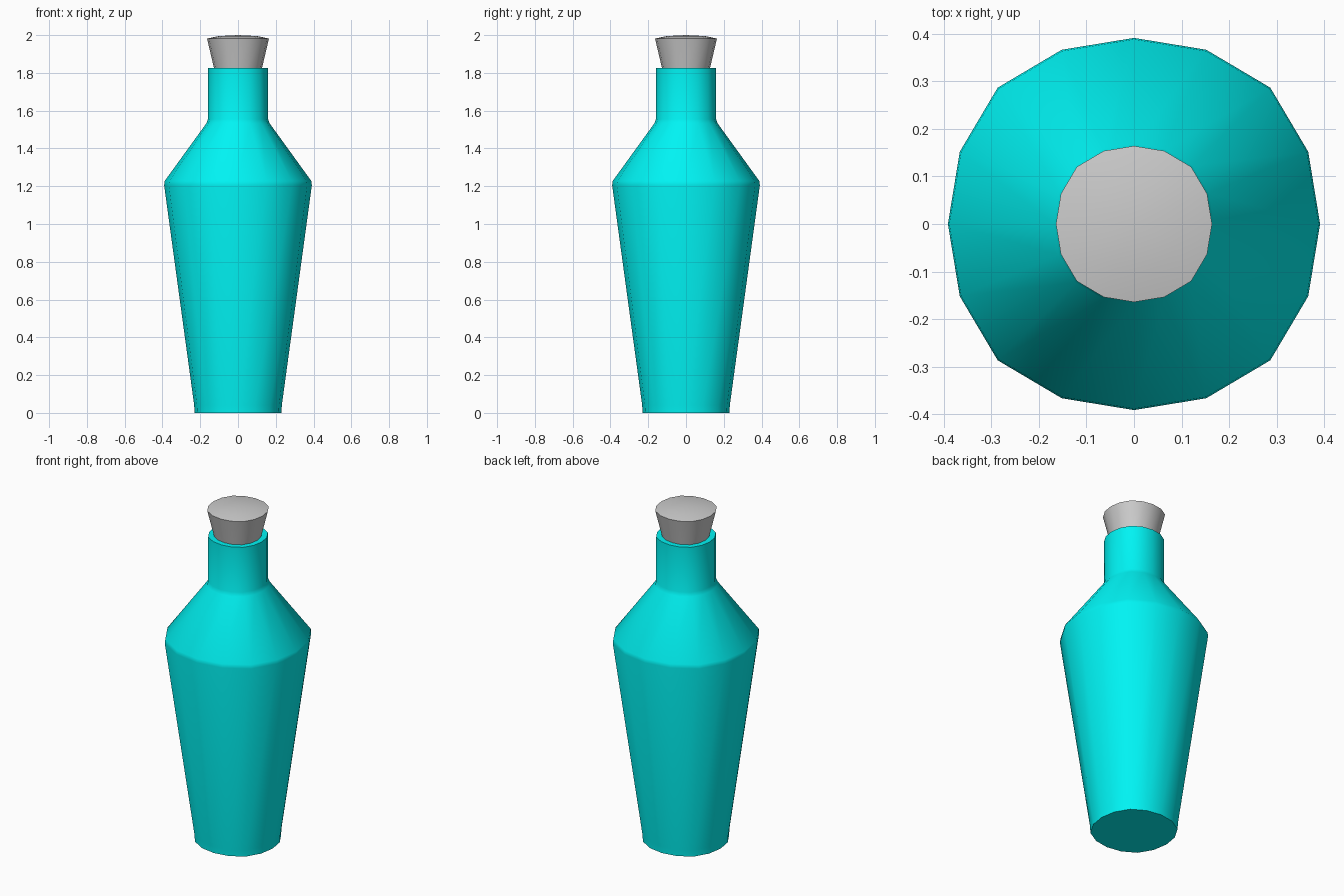
import bpy, bmesh, math

if "Cube" in bpy.data.objects:
    bpy.data.objects.remove(bpy.data.objects["Cube"])

SIDES = 16


def lathe(name, profile, color=None, smooth_angle=30):
    """Spin a (radius, z) profile into a closed, slightly squarish 16-sided solid."""
    bm = bmesh.new()
    rings = []
    for r, z in profile:
        if r == 0:
            rings.append([bm.verts.new((0, 0, z))] * SIDES)
            continue
        ring = []
        for i in range(SIDES):
            a = math.tau * i / SIDES
            rr = r * (1 + 0.036 * abs(math.sin(2 * a)) ** 2.8)
            ring.append(bm.verts.new((rr * math.cos(a), rr * math.sin(a), z)))
        rings.append(ring)
    for lo, hi in zip(rings, rings[1:]):
        for i in range(SIDES):
            j = (i + 1) % SIDES
            bm.faces.new(list(dict.fromkeys((lo[i], lo[j], hi[j], hi[i]))))
    bmesh.ops.recalc_face_normals(bm, faces=bm.faces)
    mesh = bpy.data.meshes.new(name)
    bm.to_mesh(mesh)
    bm.free()
    obj = bpy.data.objects.new(name, mesh)
    bpy.context.collection.objects.link(obj)
    if color:
        mat = bpy.data.materials.new(name + "_color")
        mat.diffuse_color = color
        mat.use_nodes = True
        mat.node_tree.nodes["Principled BSDF"].inputs["Base Color"].default_value = mat.diffuse_color
        mesh.materials.append(mat)
    bpy.ops.object.select_all(action='DESELECT')
    bpy.context.view_layer.objects.active = obj
    obj.select_set(True)
    bpy.ops.object.shade_smooth_by_angle(angle=math.radians(smooth_angle))
    return obj


# Bottle: foot, tapered body, shoulder, neck, rim and the mouth around the cork
lathe("bottle", [
    (0, 0), (0.23, 0), (0.232, 0.04), (0.391, 1.205), (0.388, 1.228),
    (0.168, 1.532), (0.159, 1.555), (0.159, 1.825),
    (0.125, 1.825), (0.125, 1.68), (0, 1.68),
], (0.0, 0.9, 0.9, 1))

# Cork: tapered plug with a barely domed top
lathe("cork", [
    (0, 1.70), (0.10, 1.70), (0.127, 1.825), (0.164, 1.982),
    (0.10, 1.995), (0, 2.0),
])
